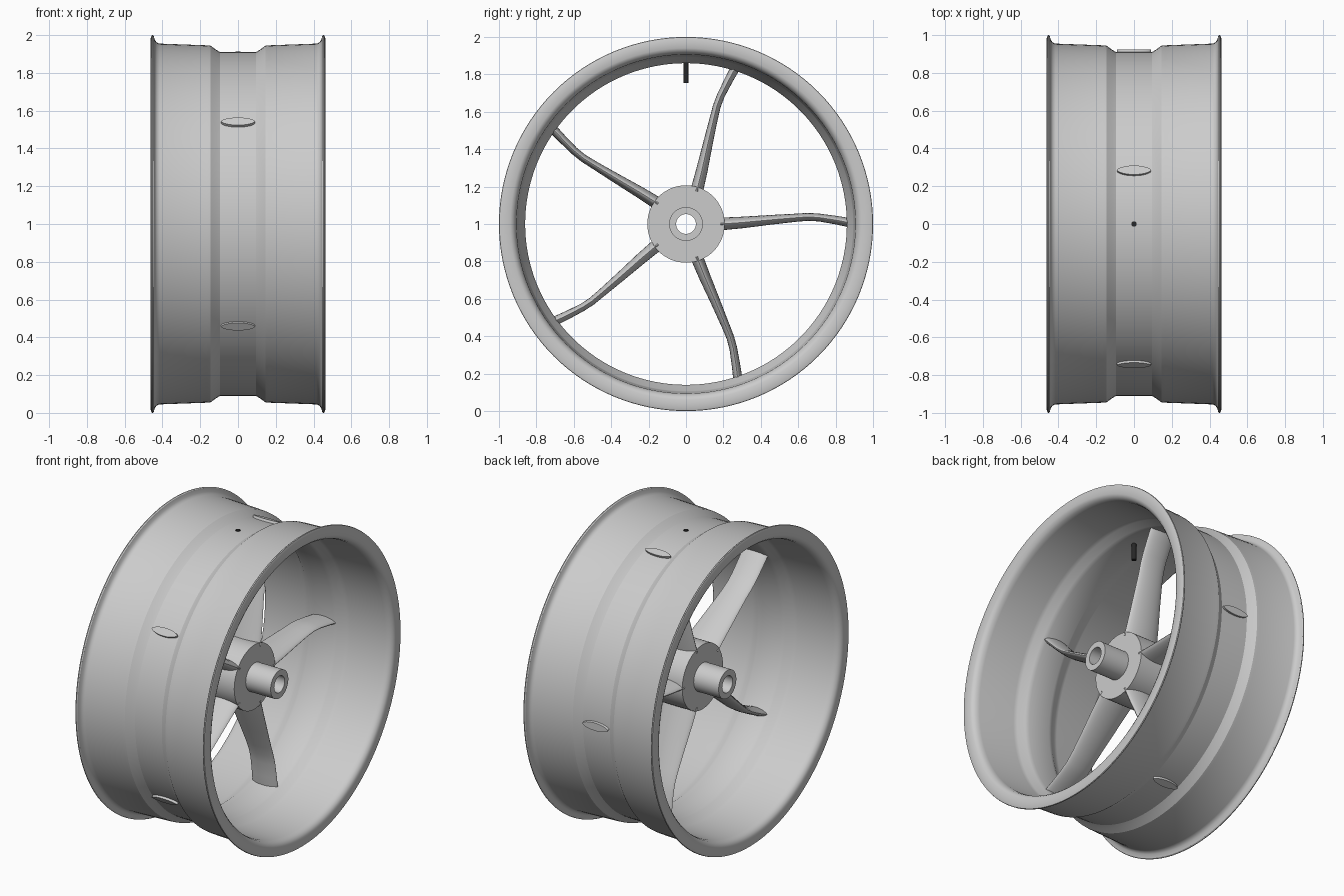
import bpy, math
from mathutils import Vector

if "Cube" in bpy.data.objects:
    bpy.data.objects.remove(bpy.data.objects["Cube"])

CZ = 1.0  # axle height


def make(name, verts, faces, angle=30):
    me = bpy.data.meshes.new(name)
    me.from_pydata(verts, [], faces)
    me.update()
    ob = bpy.data.objects.new(name, me)
    bpy.context.collection.objects.link(ob)
    bpy.ops.object.select_all(action='DESELECT')
    ob.select_set(True)
    bpy.context.view_layer.objects.active = ob
    bpy.ops.object.mode_set(mode='EDIT')
    bpy.ops.mesh.select_all(action='SELECT')
    bpy.ops.mesh.normals_make_consistent(inside=False)
    bpy.ops.object.mode_set(mode='OBJECT')
    bpy.ops.object.shade_smooth_by_angle(angle=math.radians(angle))
    return ob


def lathe(name, prof, segs=128, angle=30):
    """Revolve a closed (x, radius) outline around the x axis."""
    n = len(prof)
    verts = []
    for i in range(segs):
        a = math.tau * i / segs
        verts += [(x, r * math.cos(a), CZ + r * math.sin(a)) for x, r in prof]
    faces = [(i * n + j, i * n + (j + 1) % n,
              (i + 1) % segs * n + (j + 1) % n, (i + 1) % segs * n + j)
             for i in range(segs) for j in range(n)]
    return make(name, verts, faces, angle)


def mirrored(half):
    """Complete a half outline (x > 0 side) to a symmetric closed one."""
    return half + [(-x, r) for x, r in reversed(half)]


# rim barrel with drop centre and flared flanges
lathe("rim", mirrored([
    (0.095, 0.91), (0.115, 0.922), (0.145, 0.944), (0.165, 0.946),
    (0.415, 0.955), (0.43, 0.961), (0.44, 0.973), (0.446, 0.995),
    (0.452, 1.0), (0.458, 0.998), (0.462, 0.985), (0.462, 0.94),
    (0.455, 0.925), (0.44, 0.912), (0.415, 0.906), (0.165, 0.898),
    (0.14, 0.893), (0.10, 0.867), (0.075, 0.86)]))

# hub drum with axle tube and bore
lathe("hub", mirrored([
    (0.118, 0.207), (0.118, 0.09), (0.295, 0.09), (0.295, 0.053)]), 64)


# curved spokes: lens section swept through
# stations (radius, sideways offset, half width, half thickness)
STATIONS = [(0.185, 0.0, 0.122, 0.034), (0.30, 0.008, 0.113, 0.031),
            (0.45, 0.022, 0.10, 0.026), (0.58, 0.033, 0.09, 0.022),
            (0.65, 0.038, 0.088, 0.021), (0.71, 0.035, 0.088, 0.021),
            (0.80, 0.021, 0.089, 0.023), (0.87, 0.008, 0.09, 0.025),
            (0.925, 0.0, 0.09, 0.025)]
RING = 24


def spoke(name, turn):
    verts, faces = [], []
    c, s = math.cos(turn), math.sin(turn)
    for r, off, w, t in STATIONS:
        for k in range(RING):
            a = math.tau * k / RING
            q = off + t * math.copysign(abs(math.sin(a)) ** 1.2, math.sin(a))
            verts.append((w * math.cos(a), r * c - q * s, CZ + r * s + q * c))
    for i in range(len(STATIONS) - 1):
        for k in range(RING):
            k2 = (k + 1) % RING
            faces.append((i * RING + k, i * RING + k2,
                          (i + 1) * RING + k2, (i + 1) * RING + k))
    last = (len(STATIONS) - 1) * RING
    faces += [tuple(range(RING)), tuple(range(last, last + RING))]
    make(name, verts, faces, 40)


for i in range(5):
    spoke(f"spoke_{i + 1}", math.tau * i / 5)

# valve stem
dark = bpy.data.materials.new("black_rubber")
dark.diffuse_color = (0.02, 0.02, 0.02, 1)
dark.use_nodes = True
dark.node_tree.nodes["Principled BSDF"].inputs["Base Color"].default_value = dark.diffuse_color
bpy.ops.mesh.primitive_cylinder_add(vertices=24, radius=0.014, depth=0.16,
                                    location=(0, 0, CZ + 0.834))
valve = bpy.context.object
valve.name = "valve_stem"
valve.data.materials.append(dark)
bpy.ops.object.shade_smooth_by_angle(angle=math.radians(30))
